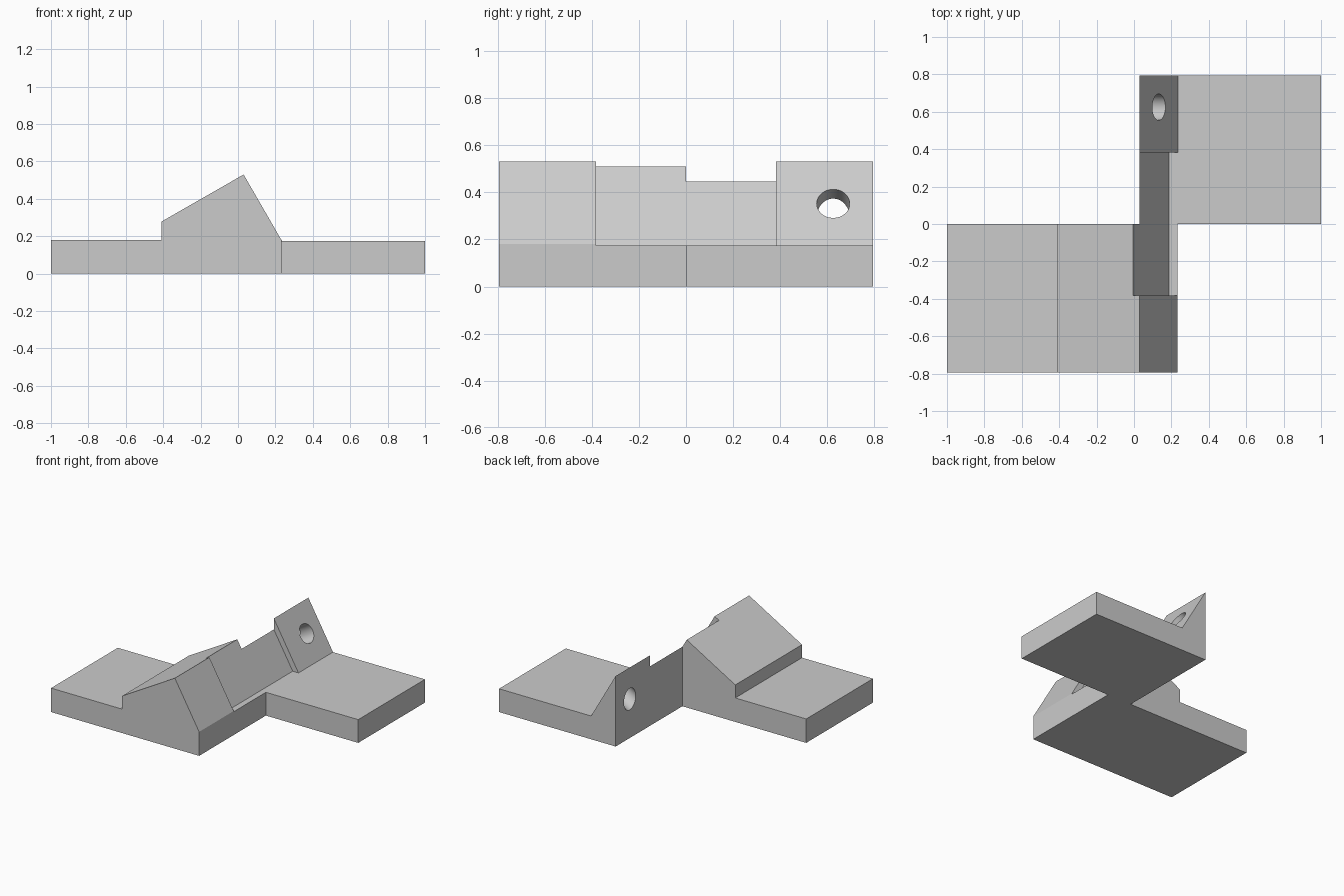
import bpy, bmesh, math
from mathutils import Vector

cube = bpy.data.objects.get("Cube")
if cube:
    bpy.data.objects.remove(cube, do_unlink=True)

grey = bpy.data.materials.new("plain grey")
grey.use_nodes = True
colour = (0.6, 0.6, 0.6, 1)
grey.diffuse_color = colour
grey.node_tree.nodes["Principled BSDF"].inputs["Base Color"].default_value = colour


def make_object(name, bm):
    bmesh.ops.recalc_face_normals(bm, faces=bm.faces)
    mesh = bpy.data.meshes.new(name)
    bm.to_mesh(mesh)
    bm.free()
    mesh.materials.append(grey)
    obj = bpy.data.objects.new(name, mesh)
    bpy.context.collection.objects.link(obj)
    return obj


def prism(name, profile, y0, y1):
    """Extrude an x-z profile from y0 to y1."""
    bm = bmesh.new()
    face = bm.faces.new([bm.verts.new((x, y0, z)) for x, z in profile])
    extruded = bmesh.ops.extrude_face_region(bm, geom=[face])["geom"]
    verts = [v for v in extruded if isinstance(v, bmesh.types.BMVert)]
    bmesh.ops.translate(bm, verts=verts, vec=(0, y1 - y0, 0))
    return make_object(name, bm)


def cylinder(name, start, end, radius):
    start, end = Vector(start), Vector(end)
    axis = end - start
    bm = bmesh.new()
    bmesh.ops.create_cone(bm, cap_ends=True, segments=64, radius1=radius,
                          radius2=radius, depth=axis.length)
    turn = axis.to_track_quat('Z', 'Y').to_matrix().to_4x4()
    turn.translation = (start + end) / 2
    bm.transform(turn)
    return make_object(name, bm)


def combine(body, tool, operation):
    """Apply an exact boolean, then remove the tool."""
    tool.hide_render = True
    mod = body.modifiers.new("boolean", 'BOOLEAN')
    mod.object, mod.operation, mod.solver = tool, operation, 'EXACT'
    bpy.context.view_layer.objects.active = body
    bpy.ops.object.modifier_apply(modifier=mod.name)
    bpy.data.objects.remove(tool, do_unlink=True)


HALF, PLATE, PEAK = 0.793, 0.175, (0.03, 0.53)
SLOPE = math.tan(math.radians(60))
foot = PEAK[0] + (PEAK[1] - PLATE) / SLOPE

# Front half: plate with a solid wedge
front_z = PEAK[1] - (0.232 - PEAK[0]) * SLOPE
bracket = prism("bracket", [(-1, 0), (0.232, 0), (0.232, front_z), PEAK,
                            (-0.41, 0.278), (-0.41, 0.18), (-1, 0.18)], -HALF, 0)

# Back half: plate with a thin upright rib
back = prism("back_half", [(PEAK[0], 0), (1, 0), (1, PLATE), (foot, PLATE), PEAK], 0, HALF)
combine(bracket, back, 'UNION')

# Recess across the middle of the sloping face
recess = prism("recess_cutter", [(0.187, PLATE), (0.4, PLATE), (0.4, 0.8),
                                 (0.187 - (0.8 - PLATE) / SLOPE, 0.8)], -0.383, 0.383)
combine(bracket, recess, 'DIFFERENCE')

# Counterbored screw holes in both plates
for x, y in ((-0.708, -0.393), (0.703, 0.503)):
    combine(bracket, cylinder("screw_hole", (x, y, -0.1), (x, y, 0.4), 0.105), 'DIFFERENCE')
    combine(bracket, cylinder("counterbore", (x, y, 0.088), (x, y, 0.4), 0.165), 'DIFFERENCE')

# Holes square to the sloping tabs
centre = Vector((0.133, 0, 0.352))
normal = Vector((math.cos(math.radians(30)), 0, 0.5))
for y in (-0.625, 0.625):
    mid = centre + Vector((0, y, 0))
    hole = cylinder("tab_hole", mid + normal * 0.2, mid - normal * 0.4, 0.07)
    combine(bracket, hole, 'DIFFERENCE')

# Smooth hole walls, sharp edges elsewhere
bpy.ops.object.select_all(action='DESELECT')
bracket.select_set(True)
bpy.context.view_layer.objects.active = bracket
bpy.ops.object.shade_smooth_by_angle(angle=math.radians(30))
